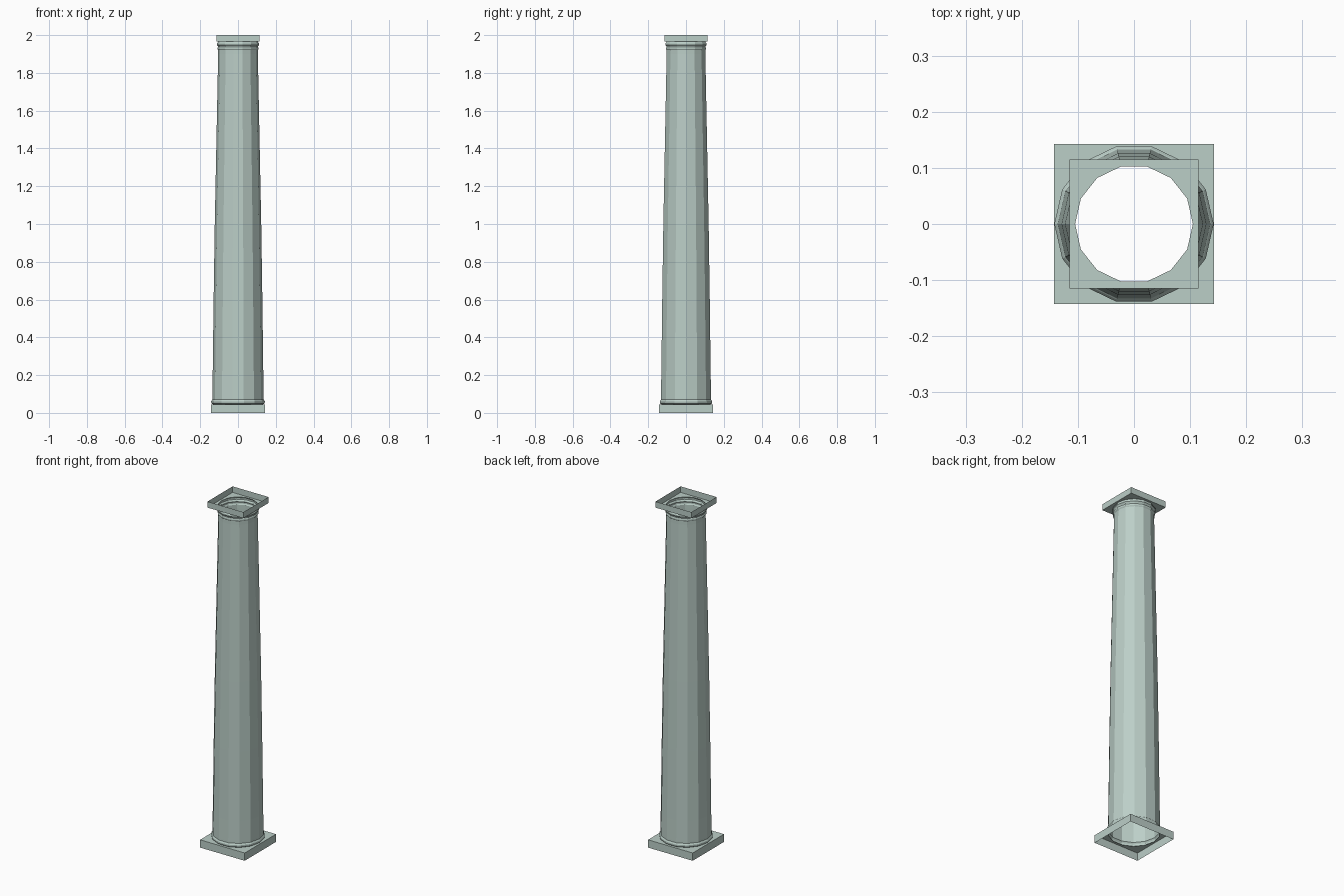
import bpy
import bmesh
from math import cos, sin, tau

SIDES = 14

cube = bpy.data.objects.get("Cube")
if cube:
    bpy.data.objects.remove(cube, do_unlink=True)

stone = bpy.data.materials.new("pale green stone")
stone.use_nodes = True
colour = (0.50, 0.62, 0.575, 1)
stone.diffuse_color = colour
stone.node_tree.nodes["Principled BSDF"].inputs["Base Color"].default_value = colour


def ring(bm, radius, z):
    return [bm.verts.new((radius * cos(tau * i / SIDES), radius * sin(tau * i / SIDES), z))
            for i in range(SIDES)]


def finish(bm, name):
    mesh = bpy.data.meshes.new(name)
    bm.to_mesh(mesh)
    bm.free()
    mesh.materials.append(stone)
    obj = bpy.data.objects.new(name, mesh)
    bpy.context.collection.objects.link(obj)
    return obj


def lathe(name, profile):
    """Open faceted tube through (radius, height) pairs, listed upwards."""
    bm = bmesh.new()
    rings = [ring(bm, r, z) for r, z in profile]
    for low, high in zip(rings, rings[1:]):
        for i in range(SIDES):
            j = (i + 1) % SIDES
            bm.faces.new((low[i], low[j], high[j], high[i]))
    return finish(bm, name)


def slab(name, half, z_plate, z_open, hole):
    """Square tray: a pierced plate at z_plate, walls to an open side at z_open."""
    bm = bmesh.new()
    corners = [(-half, -half), (half, -half), (half, half), (-half, half)]
    plate = [bm.verts.new((x, y, z_plate)) for x, y in corners]
    rim = [bm.verts.new((x, y, z_open)) for x, y in corners]
    loops = [plate, ring(bm, hole, z_plate)]
    edges = [bm.edges.new((v, loop[i - 1])) for loop in loops for i, v in enumerate(loop)]
    up = 1 if z_plate > z_open else -1
    bmesh.ops.triangle_fill(bm, use_beauty=True, edges=edges, normal=(0, 0, up))
    bm.normal_update()
    for face in bm.faces:
        if face.normal.z * up < 0:
            face.normal_flip()
    for i in range(4):
        j = (i + 1) % 4
        wall = (rim[i], rim[j], plate[j], plate[i])
        bm.faces.new(wall if up > 0 else wall[::-1])
    return finish(bm, name)


# Square slabs, open on their outer sides
slab("base_slab", 0.143, 0.045, 0, 0.132)
slab("top_slab", 0.115, 1.965, 2, 0.105)

# Rounded foot moulding
lathe("foot_moulding", [(0.132, 0.045), (0.139, 0.049), (0.142, 0.056),
                        (0.142, 0.062), (0.138, 0.068), (0.136, 0.070)])

# Shaft with a gentle swelling taper
lathe("shaft", [(0.136, 0.070), (0.136, 0.080), (0.134, 0.20), (0.129, 0.60),
                (0.123, 1.0), (0.115, 1.40), (0.105, 1.90), (0.105, 1.92)])

# Ringed neck under the top slab
lathe("neck_moulding", [(0.105, 1.92), (0.109, 1.926), (0.109, 1.932), (0.106, 1.937),
                        (0.107, 1.942), (0.112, 1.948), (0.112, 1.955), (0.105, 1.965)])
